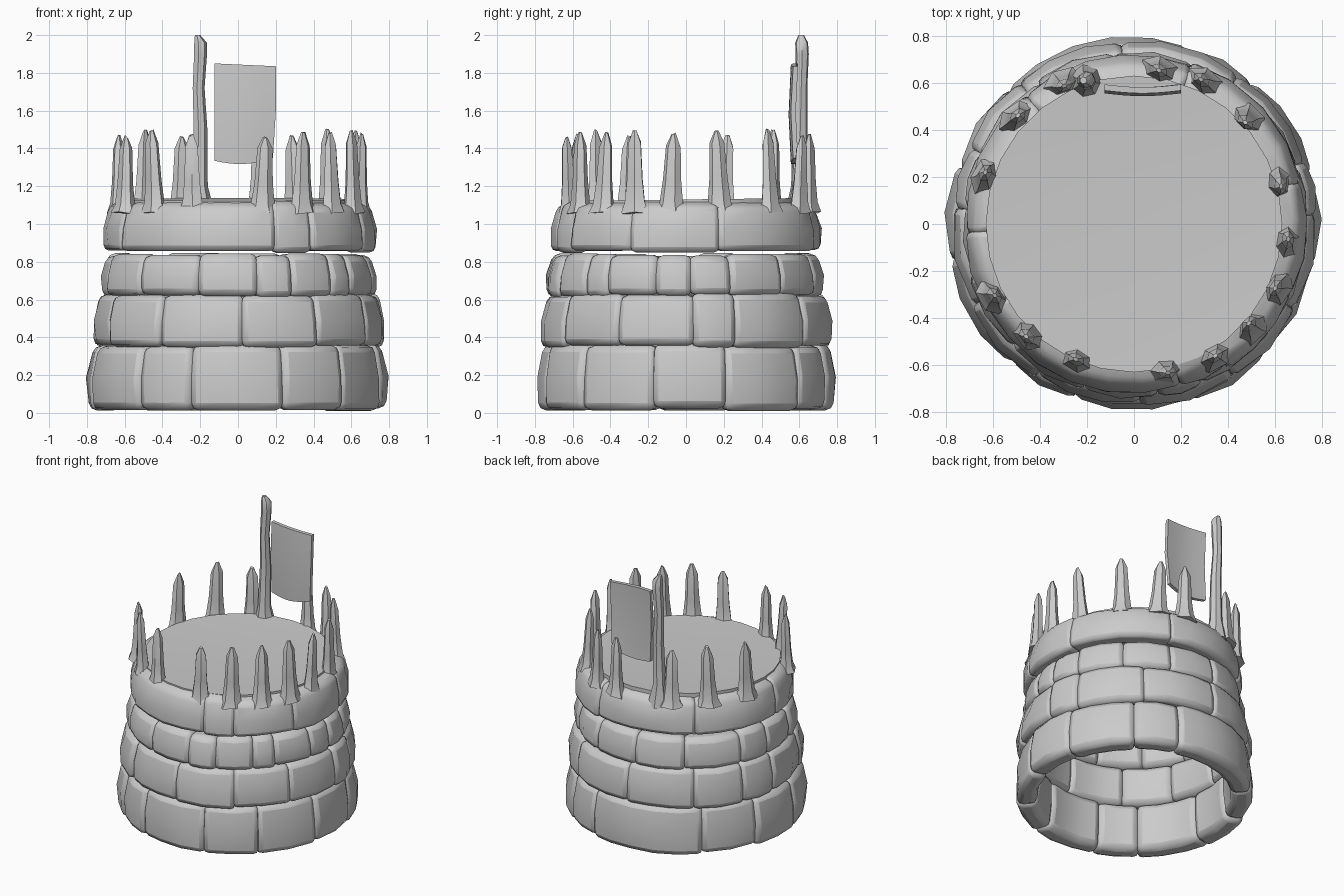
import bpy, bmesh, math, random
from mathutils import Matrix, Vector

random.seed(4)
old = bpy.data.objects.get("Cube")
if old:
    bpy.data.objects.remove(old, do_unlink=True)

stone_grey = bpy.data.materials.new("stone_grey")
stone_grey.use_nodes = True
stone_grey.diffuse_color = (0.6, 0.6, 0.6, 1)
stone_grey.node_tree.nodes["Principled BSDF"].inputs["Base Color"].default_value = (0.6, 0.6, 0.6, 1)


def finish(name, bm, bevel=0.0, angle=40):
    """Turn a bmesh into a shaded object, with optional worn edges."""
    bmesh.ops.recalc_face_normals(bm, faces=bm.faces)
    mesh = bpy.data.meshes.new(name)
    bm.to_mesh(mesh)
    bm.free()
    mesh.materials.append(stone_grey)
    obj = bpy.data.objects.new(name, mesh)
    bpy.context.collection.objects.link(obj)
    if bevel:
        mod = obj.modifiers.new("worn_edges", "BEVEL")
        mod.width = bevel
        mod.segments = 2
        mod.limit_method = "ANGLE"
        mod.angle_limit = math.radians(42)
    bpy.ops.object.select_all(action="DESELECT")
    obj.select_set(True)
    bpy.context.view_layer.objects.active = obj
    bpy.ops.object.shade_smooth_by_angle(angle=math.radians(angle))
    return obj


def loft(bm, rings):
    """Skin closed rings of points and cap both ends."""
    loops = [[bm.verts.new(p) for p in ring] for ring in rings]
    for a, b in zip(loops, loops[1:]):
        for i in range(len(a)):
            j = (i + 1) % len(a)
            bm.faces.new((a[i], a[j], b[j], b[i]))
    bm.faces.new(loops[0])
    bm.faces.new(loops[-1])


def polar(r, a, z):
    return Vector((r * math.cos(a), r * math.sin(a), z))


def jitter(s):
    return random.uniform(-s, s)


def course(name, joints, z0, z1, inner, r_low, r_high, bevel, bulge, lip=0.0):
    """One ring of curved blocks, split at the given angles."""
    for k, start in enumerate(joints):
        end = joints[k + 1] if k + 1 < len(joints) else joints[0] + 360
        a0, a1 = math.radians(start - 0.6), math.radians(end + 0.6)
        steps = max(2, round((end - start) / 13))
        low, high, push = z0 + jitter(0.008), z1 + jitter(0.008), jitter(0.01)
        rings = []
        for i in range(steps + 1):
            a = a0 + (a1 - a0) * i / steps
            mid = bulge * math.sin(math.pi * i / steps) + push
            rings.append([
                polar(inner + 0.02, a, low), polar(r_low + push + jitter(0.008), a, low),
                polar((r_low + r_high) / 2 + mid + 0.012, a, (low + high) / 2),
                polar(r_high + push + jitter(0.008), a, high),
                polar(inner, a, high + lip), polar(inner, a, (low + high) / 2)])
        bm = bmesh.new()
        loft(bm, rings)
        finish(f"{name}_{k + 1}", bm, bevel, 60)


# Wall courses, from the ground up
course("base_stone", [-132, -109, -72, -45, -13, 16, 50, 73, 133, 162, 191],
       0.018, 0.36, 0.63, 0.785, 0.758, 0.04, 0.014)
course("middle_stone", [-153, -123, -88, -57, -28, 3, 20, 55, 94, 129, 155, 175],
       0.35, 0.627, 0.61, 0.77, 0.735, 0.036, 0.014)
course("upper_stone", [-135, -107, -82, -67, -47, -35, -13, 2, 19, 44, 70, 97, 124, 156, 174, 198],
       0.617, 0.838, 0.585, 0.735, 0.7, 0.036, 0.01)

# Heavy rim band, rising to a lip around the platform
course("rim_stone", [-150, -74, -57, -24, 14, 70, 130, 183],
       0.855, 1.095, 0.595, 0.725, 0.69, 0.03, 0.01, lip=0.03)

# Platform, sunk slightly towards the middle
bm = bmesh.new()
bmesh.ops.create_cone(bm, cap_ends=True, segments=28, radius1=0.63, radius2=0.63, depth=0.03,
                      matrix=Matrix.Translation((0, 0, 1.115)))
bmesh.ops.poke(bm, faces=[f for f in bm.faces if abs(f.normal.z) > 0.9])
for v in bm.verts:
    v.co.z += 0.012 * v.co.y
    if v.co.xy.length < 0.1:
        v.co += Vector((0.05, 0.1, -0.025))
finish("platform", bm)


def stake(name, x, y, height, width, depth):
    """Rough pointed stake with a flared foot, turned to face outward."""
    turn = Matrix.Rotation(math.atan2(y, x) + jitter(0.25), 4, "Z")
    lean = Vector((jitter(0.02), jitter(0.02), 0))
    profile = [(0, 1.9), (0.12, 1.35), (0.4, 1.05), (0.84, 0.85), (1, 0.25)]
    rings = []
    for t, s in profile:
        ring = []
        for i in range(6):
            a = math.tau * i / 6 + 0.3
            p = Vector((depth * s * math.cos(a), width * s * math.sin(a), 0))
            ring.append(turn @ p + lean * t + Vector((x, y, 1.06 + t * height + jitter(0.008))))
        rings.append(ring)
    bm = bmesh.new()
    loft(bm, rings)
    finish(name, bm, angle=35)


# Palisade stakes round the rim
spots = [(-.5, .45), (-.63, .2), (-.6, -.31), (-.44, -.47), (-.24, -.58), (.13, -.62),
         (.34, -.56), (.5, -.44), (.61, -.27), (.645, -.08), (.61, .18), (.48, .45),
         (.3, .6), (.11, .65), (-.3, .6)]
for k, (x, y) in enumerate(spots):
    stake(f"stake_{k + 1}", x, y, 0.42 + jitter(0.02), 0.047, 0.033)

# Crooked flag pole
bm = bmesh.new()
rings = []
for z, x, y, r in [(1.05, -.2, .6, .08), (1.2, -.205, .6, .045), (1.5, -.2, .605, .038),
                   (1.72, -.21, .61, .033), (1.9, -.2, .615, .036), (1.96, -.2, .612, .035),
                   (2.0, -.215, .61, .015)]:
    rings.append([Vector((x, y, z)) + polar(r, math.tau * i / 7, 0) for i in range(7)])
loft(bm, rings)
finish("flag_pole", bm)

# Hanging flag, a gently curled sheet
bm = bmesh.new()
columns = 8
rings = []
for i in range(columns + 1):
    t = i / columns
    x = -0.125 + 0.325 * t
    y = 0.58 - 0.012 * math.sin(math.pi * t)
    top = 1.85 - 0.015 * t
    low = 1.335 - 0.025 * math.sin(math.pi * t) + 0.015 * t
    ring = []
    for side in (-1, 1):
        heights = (top, (top + low) / 2, low)
        for j, z in enumerate(heights if side < 0 else heights[::-1]):
            sway = 0.012 if j == 1 else 0
            ring.append(Vector((x - (0.015 * t if z == low else 0), y + side * 0.013 - sway, z)))
    rings.append(ring)
loft(bm, rings)
finish("flag", bm, angle=60)
